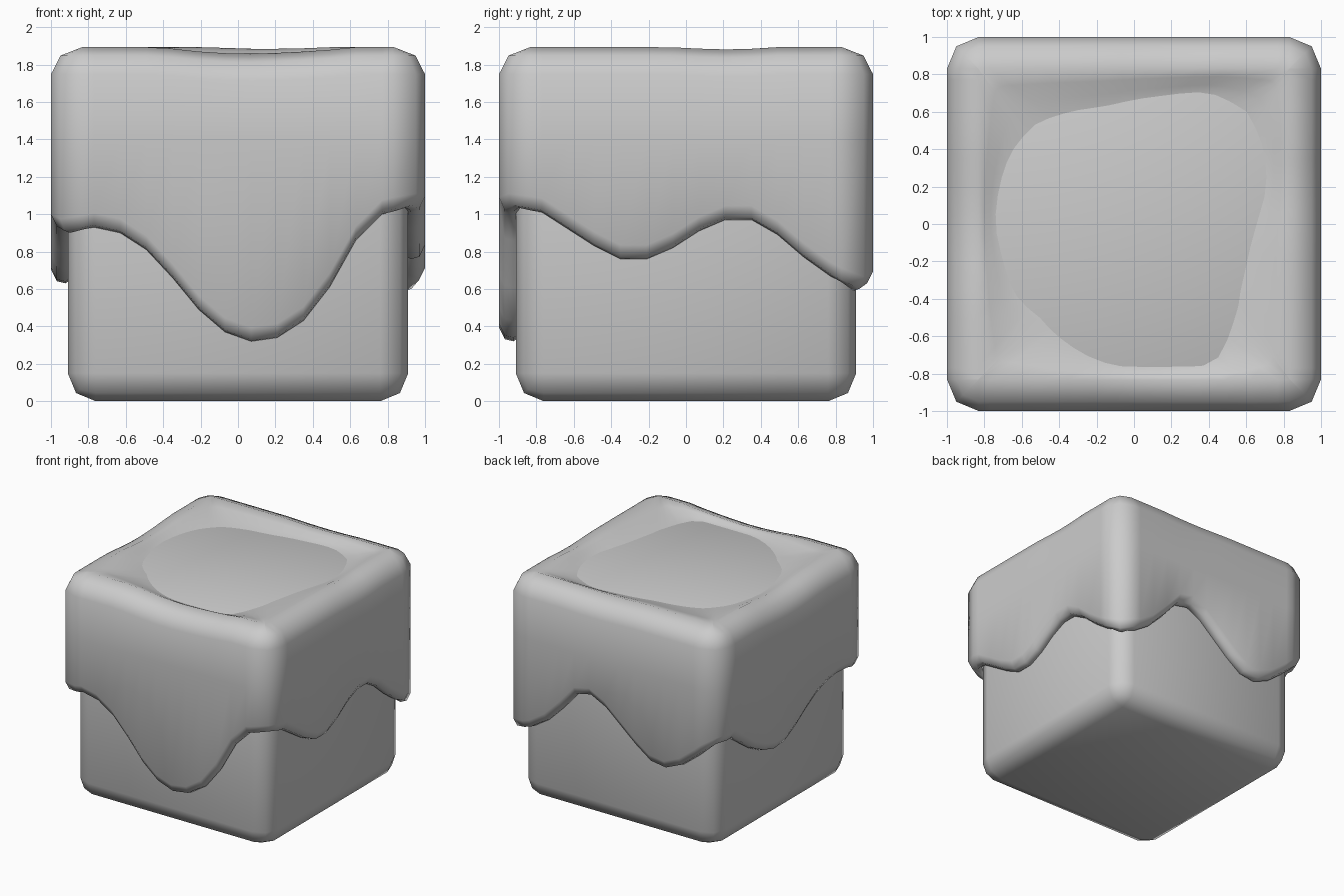
import bpy, bmesh, math
from mathutils import Vector

if "Cube" in bpy.data.objects:
    bpy.data.objects.remove(bpy.data.objects["Cube"])

SOFT = math.radians(65)
BODY_TOP = 1.83


def finish(name, bm):
    mesh = bpy.data.meshes.new(name)
    bm.to_mesh(mesh)
    bm.free()
    obj = bpy.data.objects.new(name, mesh)
    bpy.context.collection.objects.link(obj)
    bpy.context.view_layer.objects.active = obj
    obj.select_set(True)
    bpy.ops.object.shade_smooth_by_angle(angle=SOFT)
    obj.select_set(False)
    return obj


# Body: softly bevelled block
bm = bmesh.new()
bmesh.ops.create_cube(bm, size=1)
for v in bm.verts:
    v.co = (v.co.x * 1.82, v.co.y * 1.82, (v.co.z + 0.5) * BODY_TOP)
bmesh.ops.bevel(bm, geom=bm.edges[:], offset=0.15, segments=2, profile=0.5, affect='EDGES')
finish("body_block", bm)

# Height of the drip edge along each side (counter-clockwise), last value is the corner
drips = [
    [.93, .90, .81, .66, .49, .37, .32, .34, .43, .61, .86, 1.0, 1.035],
    [1.01, .92, .83, .76, .76, .82, .91, .97, .97, .89, .77, .67, .59],
    [.64, .73, .87, 1.03, 1.06, .99, .87, .75, .65, .63, .69, .80, .93],
    [.94, .84, .74, .67, .63, .64, .71, .80, .88, .93, .95, .94, .90],
]
# Radius of the bare patch on top, every 15 degrees from +x
patch = [.65, .73, .80, .85, .81, .71, .66, .645, .69, .75, .76, .745,
         .74, .725, .74, .71, .73, .755, .77, .795, .86, .75, .66, .63]


def patch_point(p):
    a = math.atan2(p.y, p.x) % math.tau / math.radians(15)
    i, f = int(a), a % 1
    r = patch[i % 24] * (1 - f) + patch[(i + 1) % 24] * f
    return p.normalized() * r


def shrink(p, k):
    """Pull an outline point towards the inner square; k=1 keeps it."""
    core = Vector([max(-.83, min(.83, c)) for c in p])
    return core + (p - core) * k


# Outline of the coating: list of (point, drip height)
outline = []
for side in range(4):
    ang = side * math.pi / 2
    z = drips[side]
    before = drips[side - 1][-1]
    ts = [-.83] + [-.77 + .14 * i for i in range(12)] + [.83]
    zs = [z[0] * .6 + before * .4] + z[:12] + [z[11] * .6 + z[12] * .4]
    pts = [Vector((t, -1)) for t in ts] + [Vector((.95, -.95))]
    for p, h in zip(pts, zs + [z[12]]):
        outline.append((Vector((p.x * math.cos(ang) - p.y * math.sin(ang),
                                p.x * math.sin(ang) + p.y * math.cos(ang))), h))

# Coating: rolled lip, wall, rounded rim, then a dip down to the bare patch
bm = bmesh.new()
columns = []
for p, h in outline:
    rim, edge = shrink(p, .02), patch_point(p)
    gap = (rim - edge).length
    top = min(1.893, BODY_TOP + .012 + .26 * gap)
    col = [(shrink(p, .35), h + .02), (shrink(p, .55), h), (shrink(p, .82), h + .012),
           (p, h + .075), (p, 1.4), (p, top - .145), (shrink(p, .7), top - .045), (rim, top)]
    for f in (.35, .7, 1):
        ease = f * f * (3 - 2 * f) * .5 + f * .5
        col.append((rim.lerp(edge, f), top + (BODY_TOP - top) * ease))
    col.append((edge * .85, BODY_TOP - .02))
    columns.append([bm.verts.new((q.x, q.y, z)) for q, z in col])
for i, a in enumerate(columns):
    b = columns[(i + 1) % len(columns)]
    for j in range(len(a) - 1):
        bm.faces.new((a[j], b[j], b[j + 1], a[j + 1]))
finish("dripping_coating", bm)
